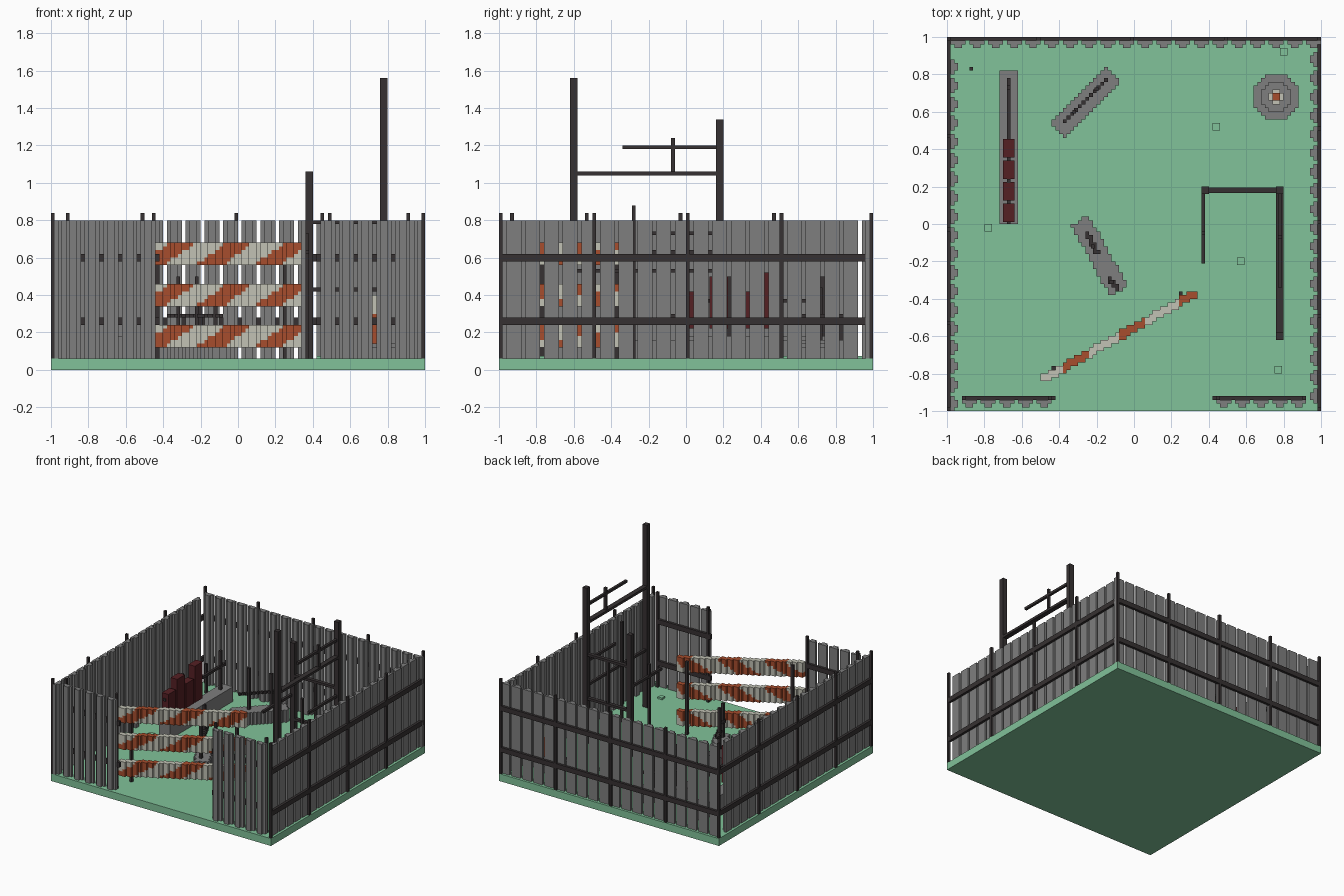
import bpy, bmesh, math
from mathutils import Vector

if "Cube" in bpy.data.objects:
    bpy.data.objects.remove(bpy.data.objects["Cube"])

V = 0.02  # block size of the stepped parts


def material(name, rgb):
    m = bpy.data.materials.new(name)
    m.diffuse_color = (*rgb, 1)
    m.use_nodes = True
    m.node_tree.nodes["Principled BSDF"].inputs["Base Color"].default_value = m.diffuse_color
    return m


GREEN = material("pale green", (0.22, 0.54, 0.32))
GREY = material("grey", (0.21, 0.21, 0.21))
DARK = material("charcoal", (0.037, 0.031, 0.032))
RED = material("dark red", (0.09, 0.014, 0.017))
ORANGE = material("rust orange", (0.39, 0.075, 0.026))
WHITE = material("off white", (0.54, 0.54, 0.46))


def finish(name, bm, mats):
    me = bpy.data.meshes.new(name)
    bm.to_mesh(me)
    bm.free()
    for m in mats:
        me.materials.append(m)
    ob = bpy.data.objects.new(name, me)
    bpy.context.collection.objects.link(ob)


def boxes(name, mat, items):
    """items: (x0, x1, y0, y1, z0, z1)"""
    bm = bmesh.new()
    for x0, x1, y0, y1, z0, z1 in items:
        for v in bmesh.ops.create_cube(bm, size=1)["verts"]:
            v.co = Vector(((x0 + x1) / 2 + v.co.x * (x1 - x0),
                           (y0 + y1) / 2 + v.co.y * (y1 - y0),
                           (z0 + z1) / 2 + v.co.z * (z1 - z0)))
    finish(name, bm, [mat])


def blocks(name, cells, mats):
    """cells: {(i, j, k): material index}; only outer faces are made"""
    bm, verts = bmesh.new(), {}

    def vert(p):
        if p not in verts:
            verts[p] = bm.verts.new([c * V for c in p])
        return verts[p]
    for cell, mi in cells.items():
        for ax in range(3):
            for side in (0, 1):
                n = list(cell)
                n[ax] += 1 if side else -1
                if tuple(n) in cells:
                    continue
                a, b = (ax + 1) % 3, (ax + 2) % 3
                ring = []
                for u, w in ((0, 0), (1, 0), (1, 1), (0, 1)):
                    p = list(cell)
                    p[ax] += side
                    p[a] += u
                    p[b] += w
                    ring.append(vert(tuple(p)))
                bm.faces.new(ring if side else ring[::-1]).material_index = mi
    finish(name, bm, mats)


def strip(p0, p1, w):
    """grid columns under a slanted strip seen from above"""
    a, b = Vector(p0), Vector(p1)
    d = (b - a).normalized()
    out = []
    for i in range(-50, 50):
        for j in range(-50, 50):
            q = Vector(((i + .5) * V, (j + .5) * V)) - a
            if 0 <= q.dot(d) <= (b - a).length and abs(d.x * q.y - d.y * q.x) <= w / 2:
                out.append((i, j))
    return out


def solid(cols, z0, z1, mi=0):
    return {(i, j, k): mi for i, j in cols for k in range(round(z0 / V), round(z1 / V))}


# ground slab and loose tufts
boxes("ground", GREEN, [(-1, 1, -1, 1, 0, .06)])
boxes("ground_tufts", GREEN, [(x - .02, x + .02, y - .02, y + .02, .06, .075) for x, y in
      ((.44, .52), (-.78, -.02), (.57, -.2), (.77, -.78), (.8, .92))])


# fence sections: s runs along the fence, t across it
def fence(name, place, start, count, rail, plate, rib, posts, span):
    planks = []
    for n in range(count):
        s = start + n * .1
        planks.append(place(s, s + .08, *plate, .06, .8))
        planks.append(place(s + .02, s + .06, *rib, .06, .8))
    boxes(name + "_planks", GREY, planks)
    boxes(name + "_rails", DARK, [place(*span, *rail, z, z + .04) for z in (.24, .58)])
    boxes(name + "_posts", DARK, [place(s, s + .02, *rail, .06, .84) for s in posts])


def along_x(s0, s1, t0, t1, z0, z1):
    return (s0, s1, t0, t1, z0, z1)


def along_y(s0, s1, t0, t1, z0, z1):
    return (t0, t1, s0, s1, z0, z1)


fence("back_fence", along_x, -.98, 20, (.98, 1), (.96, .98), (.94, .96),
      (-.52, -.02, .48), (-.98, .98))
fence("right_fence", along_y, -.96, 19, (.98, 1), (.96, .98), (.94, .96),
      (-1, -.5, 0, .5, .98), (-1, 1))
fence("left_fence", along_y, -1, 19, (-1, -.98), (-.98, -.96), (-.96, -.94),
      (-1, -.54, -.04, .46, .98), (-1, 1))
fence("front_left_fence", along_x, -.92, 5, (-.94, -.92), (-.96, -.94), (-.98, -.96),
      (-.92, -.46), (-.92, -.42))
fence("front_right_fence", along_x, .44, 5, (-.94, -.92), (-.96, -.94), (-.98, -.96),
      (.44, .9), (.42, .92))

# slanted barrier with three striped boards
cols = strip((-.49, -.835), (.335, -.365), .045)
cells = {}
for z in (.12, .34, .56):
    for c, _ in solid(cols, z, z + .12).items():
        u = (c[0] + .5) * V - 1.4 * ((c[2] + .5) * V - z - .11)
        cells[c] = 0 if (u + .38) % .31 < .14 else 1
blocks("barrier_boards", cells, [ORANGE, WHITE])
boxes("barrier_posts", DARK, [(x, x + .02, y, y + .02, .06, .66)
                              for x, y in ((-.44, -.78), (.24, -.38))])

# unfinished timber frame
boxes("frame_posts", DARK, [(.76, .8, -.62, -.58, .06, 1.56), (.76, .8, .16, .2, .06, 1.34),
                            (.36, .4, .16, .2, .06, 1.06)])
boxes("frame_beams", DARK, [
    (.76, .8, -.58, .16, 1.04, 1.06), (.77, .79, -.34, .16, 1.18, 1.2),
    (.77, .79, -.58, .16, .52, .54), (.77, .79, -.2, .16, .72, .74),
    (.4, .76, .165, .195, .78, .8), (.4, .76, .165, .195, .42, .44),
    (.36, .38, -.21, .16, .62, .64)])
boxes("frame_studs", DARK, [(.77, .79, -.29, -.27, .06, .88), (.77, .79, -.08, -.06, 1.06, 1.24),
                            (.57, .59, .17, .19, .06, .8), (.36, .38, -.06, -.04, .06, .73)])

# low wall with brick remains
boxes("low_wall", GREY, [(-.72, -.62, 0, .82, .06, .18)])
boxes("low_wall_bars", DARK, [(-.68, -.66, 0, .78, .36, .38)] +
      [(-.68, -.66, y, y + .02, .18, .5) for y in (.22, .72)])
boxes("bricks", RED, [(-.7, -.64, .01 + n * .115, .11 + n * .115, .22, h)
                      for n, h in enumerate((.42, .5, .42, .52))])

# two broken slabs with reinforcing bars
for name, a, b, bars, posts in (
        ("back_slab", (-.41, .5), (-.11, .8), [((-.37, .55), (-.14, .78))],
         ((-.32, .6), (-.2, .72))),
        ("middle_slab", (-.29, .02), (-.08, -.36),
         [((-.26, -.04), (-.19, -.16)), ((-.14, -.28), (-.09, -.35))],
         ((-.22, -.12), (-.12, -.31)))):
    blocks(name, solid(strip(a, b, .11), .06, .16), [GREY])
    cells = {}
    for p, q in bars:
        cells.update(solid(strip(p, q, .027), .28, .3))
    blocks(name + "_bars", cells, [DARK])
    boxes(name + "_spikes", DARK, [(x - .01, x + .01, y - .01, y + .01, .16, h)
                                   for (x, y), h in zip(posts, (.5, .44))])


# striped marker post on a round foot
def disc(r):
    return [(i, j) for i in range(25, 50) for j in range(25, 50)
            if math.hypot((i + .5) * V - .76, (j + .5) * V - .68) <= r]


blocks("marker_foot", {**solid(disc(.125), .06, .12), **solid(disc(.08), .12, .14)}, [GREY])
blocks("marker_post", {**solid(disc(.035), .14, .3, 0), **solid(disc(.035), .3, .4, 1),
                       **solid(disc(.02), .4, .56, 0)}, [ORANGE, WHITE])

# small stake in the back left corner
boxes("stake", DARK, [(-.88, -.86, .82, .84, .06, .3)])
